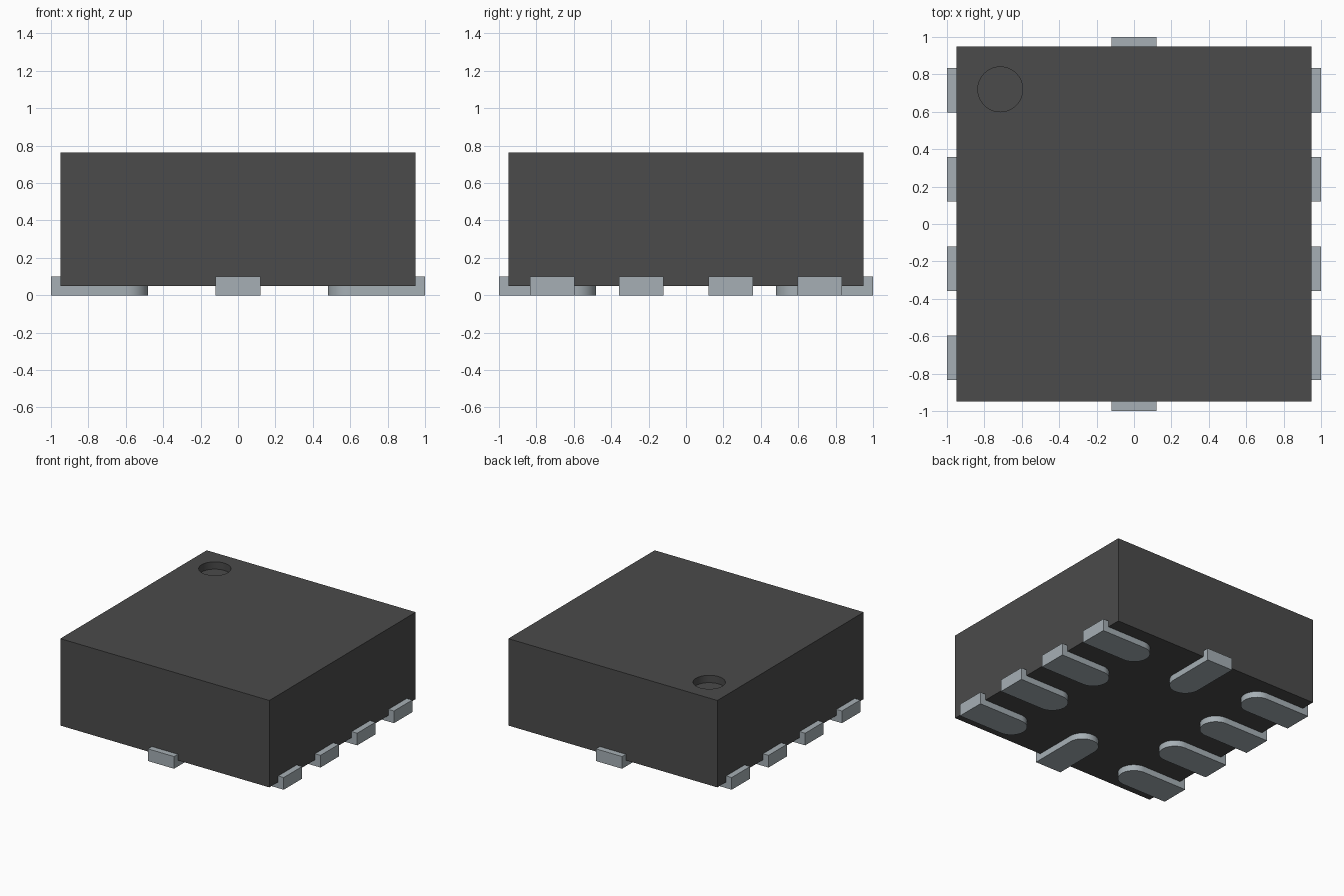
import bpy, bmesh, math
from mathutils import Matrix

cube = bpy.data.objects.get("Cube")
if cube:
    bpy.data.objects.remove(cube, do_unlink=True)


def make_material(name, rgb):
    mat = bpy.data.materials.new(name)
    mat.use_nodes = True
    color = (*rgb, 1)
    mat.diffuse_color = color
    mat.node_tree.nodes["Principled BSDF"].inputs["Base Color"].default_value = color
    return mat


charcoal = make_material("charcoal_plastic", (0.07, 0.07, 0.07))
silver = make_material("silver_metal", (0.38, 0.43, 0.46))

BODY = 0.95          # half width of the housing
BOTTOM, TOP = 0.05, 0.764
PITCH = 0.477        # spacing of the side contacts
HALF = 0.119         # half width of a contact
INNER = 0.48         # inner tip of a contact


def finish(bm, name, mat):
    bmesh.ops.recalc_face_normals(bm, faces=bm.faces)
    mesh = bpy.data.meshes.new(name)
    bm.to_mesh(mesh)
    bm.free()
    mesh.materials.append(mat)
    obj = bpy.data.objects.new(name, mesh)
    bpy.context.collection.objects.link(obj)
    return obj


def add_box(bm, x0, x1, y0, y1, z0, z1):
    size = Matrix.Diagonal((x1 - x0, y1 - y0, z1 - z0, 1))
    place = Matrix.Translation(((x0 + x1) / 2, (y0 + y1) / 2, (z0 + z1) / 2))
    bmesh.ops.create_cube(bm, size=1, matrix=place @ size)


def smooth(obj):
    bpy.ops.object.select_all(action="DESELECT")
    obj.select_set(True)
    bpy.context.view_layer.objects.active = obj
    bpy.ops.object.shade_smooth_by_angle(angle=math.radians(30))


# Housing with a round dimple marking the first contact
bm = bmesh.new()
add_box(bm, -BODY, BODY, -BODY, BODY, BOTTOM, TOP)
housing = finish(bm, "housing", charcoal)

DEPTH = 0.06
bm = bmesh.new()
bmesh.ops.create_cone(bm, cap_ends=True, segments=48, radius1=0.12, radius2=0.12,
                      depth=2 * DEPTH, matrix=Matrix.Translation((-0.715, 0.72, TOP)))
cutter = finish(bm, "dimple_cutter", charcoal)
cutter.hide_render = True

cut = housing.modifiers.new("dimple", "BOOLEAN")
cut.operation = "DIFFERENCE"
cut.solver = "EXACT"
cut.object = cutter
bpy.context.view_layer.objects.active = housing
bpy.ops.object.modifier_apply(modifier=cut.name)
bpy.data.objects.remove(cutter, do_unlink=True)
smooth(housing)


# Contact: a flat foot with a rounded inner tip and an upturned outer lip
def make_contact(name, angle, offset):
    bm = bmesh.new()
    outline = [(1, -HALF), (1, HALF)]
    for i in range(25):
        a = math.pi / 2 + math.pi * i / 24
        outline.append((INNER + HALF + HALF * math.cos(a), HALF * math.sin(a)))
    foot = bm.faces.new([bm.verts.new((x, y, 0)) for x, y in outline])
    solid = bmesh.ops.extrude_face_region(bm, geom=[foot])
    raised = [v for v in solid["geom"] if isinstance(v, bmesh.types.BMVert)]
    bmesh.ops.translate(bm, verts=raised, vec=(0, 0, BOTTOM))
    add_box(bm, BODY, 1, -HALF, HALF, BOTTOM, 0.1)
    bmesh.ops.remove_doubles(bm, verts=bm.verts, dist=0.0001)
    bmesh.ops.transform(bm, verts=bm.verts, matrix=Matrix.Rotation(angle, 4, "Z")
                        @ Matrix.Translation((0, offset, 0)))
    smooth(finish(bm, name, silver))


for side, angle in (("left", 0), ("right", math.pi)):
    for n in range(4):
        make_contact(f"{side}_contact_{n + 1}", angle, (n - 1.5) * PITCH)
make_contact("back_contact", math.pi / 2, 0)
make_contact("front_contact", -math.pi / 2, 0)
